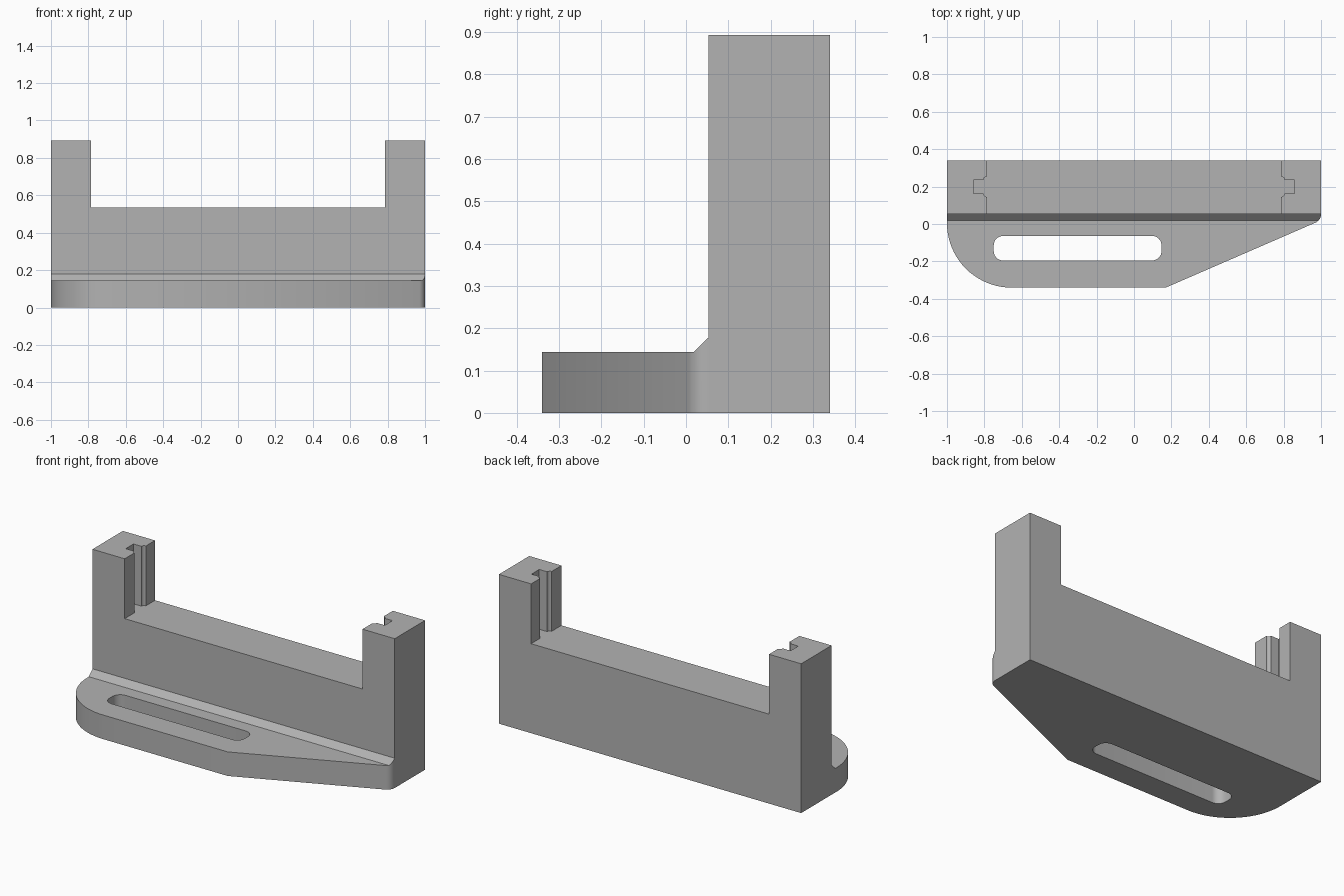
import bpy
import bmesh
import math
from mathutils import Vector

if "Cube" in bpy.data.objects:
    bpy.data.objects.remove(bpy.data.objects["Cube"], do_unlink=True)

grey = bpy.data.materials.new("plain grey")
grey.use_nodes = True
GREY = (0.45, 0.45, 0.45, 1)
grey.diffuse_color = GREY
grey.node_tree.nodes["Principled BSDF"].inputs["Base Color"].default_value = GREY


def rounded(corners, steps=8):
    """Turn (x, y, radius) corners into an outline with arc fillets."""
    pts = []
    n = len(corners)
    for i, (x, y, r) in enumerate(corners):
        p = Vector((x, y))
        if r == 0:
            pts.append(p)
            continue
        a = (Vector(corners[i - 1][:2]) - p).normalized()
        b = (Vector(corners[(i + 1) % n][:2]) - p).normalized()
        half = a.angle(b) / 2
        centre = p + (a + b).normalized() * (r / math.sin(half))
        start = p + a * (r / math.tan(half)) - centre
        end = p + b * (r / math.tan(half)) - centre
        sweep = start.angle_signed(end)
        for k in range(steps + 1):
            t = -sweep * k / steps
            c, s = math.cos(t), math.sin(t)
            pts.append(centre + Vector((start.x * c - start.y * s,
                                        start.x * s + start.y * c)))
    return pts


def prism(name, outline, axis, low, high):
    """Extrude a 2D outline along the named axis."""
    place = {"x": lambda u, v: (low, u, v),
             "y": lambda u, v: (u, low, v),
             "z": lambda u, v: (u, v, low)}[axis]
    bm = bmesh.new()
    face = bm.faces.new([bm.verts.new(place(*p)) for p in outline])
    ext = bmesh.ops.extrude_face_region(bm, geom=[face])
    step = Vector([(high - low) * (axis == a) for a in "xyz"])
    moved = [g for g in ext["geom"] if isinstance(g, bmesh.types.BMVert)]
    bmesh.ops.translate(bm, vec=step, verts=moved)
    bmesh.ops.recalc_face_normals(bm, faces=bm.faces[:])
    mesh = bpy.data.meshes.new(name)
    bm.to_mesh(mesh)
    bm.free()
    mesh.materials.append(grey)
    obj = bpy.data.objects.new(name, mesh)
    bpy.context.collection.objects.link(obj)
    return obj


def combine(target, tool, operation):
    """Apply a boolean and discard the tool object."""
    bpy.context.view_layer.objects.active = target
    mod = target.modifiers.new("boolean", "BOOLEAN")
    mod.operation = operation
    mod.solver = "EXACT"
    mod.object = tool
    bpy.ops.object.modifier_apply(modifier=mod.name)
    bpy.data.objects.remove(tool, do_unlink=True)


FRONT, BACK = 0.053, 0.34
FLOOR, TOP, INNER = 0.535, 0.893, 0.787

# Upright wall with a raised post at each end
bracket = prism("bracket", [(-1, 0), (1, 0), (1, TOP), (INNER, TOP), (INNER, FLOOR),
                            (-INNER, FLOOR), (-INNER, TOP), (-1, TOP)], "y", FRONT, BACK)

# Vertical groove with rounded mouth in the inner face of each post
lip, deep, near, far = 0.018, 0.857, 0.163, 0.236
for side in (-1, 1):
    mouth = rounded([(0.7, near - lip, 0), (INNER, near - lip, 0),
                     (INNER + lip, near, 0), (deep, near, 0),
                     (deep, far, 0), (INNER + lip, far, 0),
                     (INNER, far + lip, 0), (0.7, far + lip, 0)])
    # replace the two mouth slants with short quarter arcs
    arcs = []
    for i, p in enumerate(mouth):
        arcs.append(p)
        if i in (1, 5):
            q = mouth[i + 1]
            y = near - lip if i == 1 else far + lip
            for k in range(1, 4):
                t = math.radians(22.5 * k)
                if i == 1:
                    arcs.append(Vector((INNER + lip * math.sin(t), y + lip * (1 - math.cos(t)))))
                else:
                    arcs.append(Vector((INNER + lip * math.cos(t), y - lip * (1 - math.sin(t)))))
    groove = prism("groove_cutter", [(side * p.x, p.y) for p in arcs], "z", FLOOR, TOP + 0.1)
    combine(bracket, groove, "DIFFERENCE")

# Foot plate: side section with a bevelled root, trimmed to its plan outline
foot = prism("foot", [(-0.5, 0), (0.1, 0), (0.1, 0.178), (FRONT, 0.178),
                      (0.018, 0.144), (-0.5, 0.144)], "x", -1.1, 1.1)
plan = rounded([(-1, 0.1, 0), (-1, -0.34, 0.345), (0.17, -0.34, 0),
                (1, 0.02, 0.05), (1, 0.1, 0)], 20)
combine(foot, prism("plan_cutter", plan, "z", -0.1, 0.5), "INTERSECT")

# Long adjusting slot through the foot
slot = rounded([(-0.75, -0.195, 0.05), (0.147, -0.195, 0.05),
                (0.147, -0.064, 0.05), (-0.75, -0.064, 0.05)])
combine(foot, prism("slot_cutter", slot, "z", -0.1, 0.5), "DIFFERENCE")
combine(bracket, foot, "UNION")

bpy.ops.object.select_all(action="DESELECT")
bracket.select_set(True)
bpy.context.view_layer.objects.active = bracket
bpy.ops.object.shade_smooth_by_angle(angle=math.radians(25))
